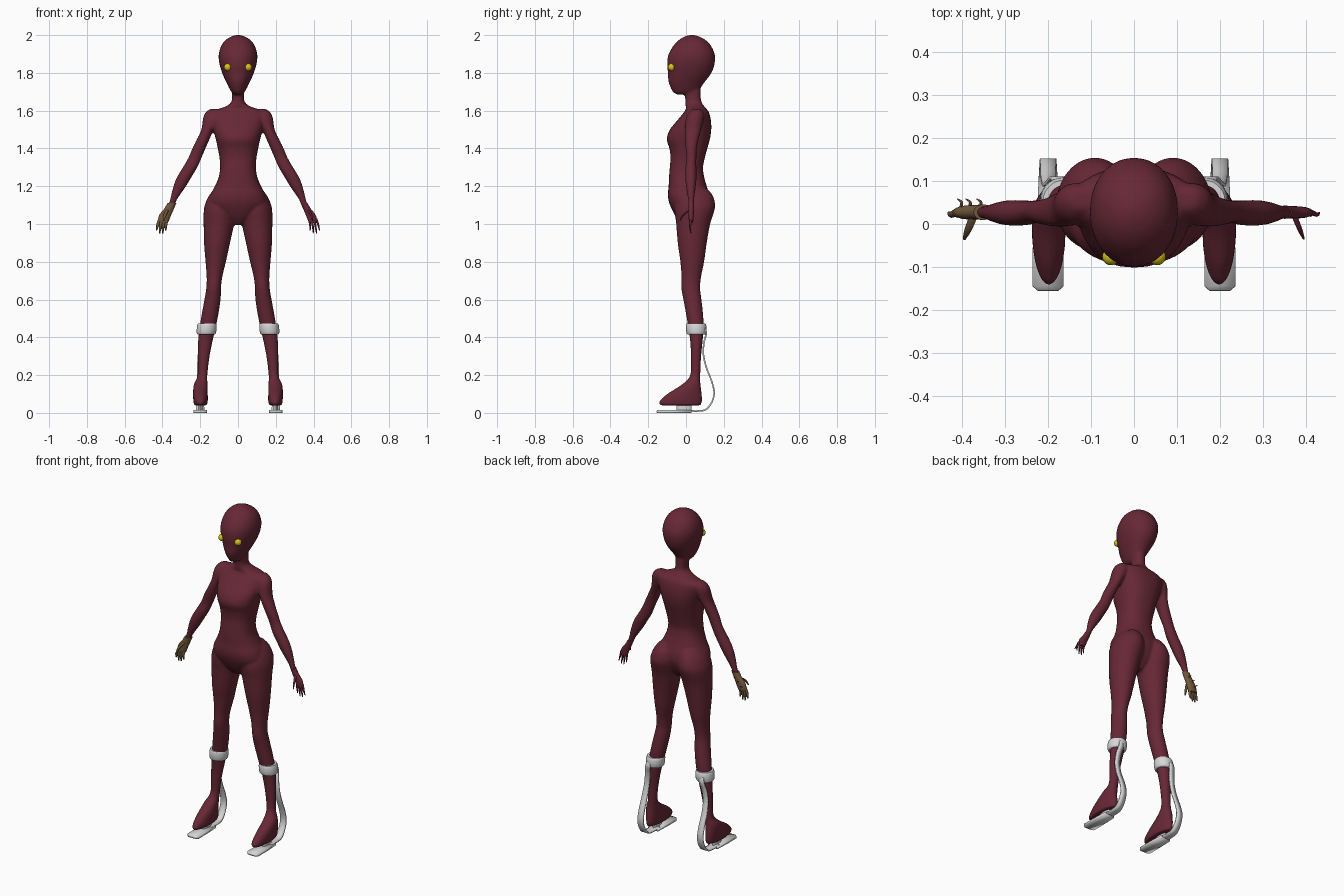
import bpy, bmesh, math


def material(name, rgb):
    m = bpy.data.materials.new(name)
    m.diffuse_color = (*rgb, 1)
    return m


SKIN = material("maroon", (0.135, 0.021, 0.036))
GLOVE = material("brown", (0.17, 0.10, 0.045))
METAL = material("pale grey", (0.68, 0.68, 0.68))
EYE = material("yellow", (0.68, 0.54, 0.01))


def spline(rows, steps):
    """Smoothly interpolate rows of numbers (Catmull-Rom)."""
    out = []
    for i in range(len(rows) - 1):
        a, b = rows[max(i - 1, 0)], rows[i]
        c, d = rows[i + 1], rows[min(i + 2, len(rows) - 1)]
        for s in range(steps):
            t = s / steps
            out.append([0.5 * (2 * q + (r - p) * t + (2 * p - 5 * q + 4 * r - w) * t * t
                               + (3 * q - p - 3 * r + w) * t ** 3)
                        for p, q, r, w in zip(a, b, c, d)])
    return out + [list(rows[-1])]


def loft(bm, rows, side=1, sides=28, steps=4, power=2.0):
    """Closed loft; each row is z, x min, x max, y min, y max."""
    rings = []
    for z, x0, x1, y0, y1 in spline(rows, steps):
        ring = []
        for k in range(sides):
            a = math.tau * k / sides
            c, s = math.cos(a), math.sin(a)
            c = math.copysign(abs(c) ** (2 / power), c)
            s = math.copysign(abs(s) ** (2 / power), s)
            ring.append(bm.verts.new((side * ((x0 + x1) / 2 + (x1 - x0) / 2 * c),
                                      (y0 + y1) / 2 + (y1 - y0) / 2 * s, z)))
        rings.append(ring)
    for r, q in zip(rings, rings[1:]):
        for k in range(sides):
            n = (k + 1) % sides
            bm.faces.new((r[k], r[n], q[n], q[k]))
    bm.faces.new(rings[0][::-1])
    bm.faces.new(rings[-1])


def finish(bm, name, mat, smooth=True):
    bmesh.ops.recalc_face_normals(bm, faces=bm.faces)
    me = bpy.data.meshes.new(name)
    bm.to_mesh(me)
    bm.free()
    me.materials.append(mat)
    ob = bpy.data.objects.new(name, me)
    bpy.context.collection.objects.link(ob)
    if smooth:
        bpy.ops.object.select_all(action='DESELECT')
        ob.select_set(True)
        bpy.context.view_layer.objects.active = ob
        bpy.ops.object.shade_smooth_by_angle(angle=math.radians(50))
    return ob


def sym(rows):
    return [(z, -w, w, y0, y1) for z, w, y0, y1 in rows]


# Body: head, torso, arms and legs fused into one skin
HEAD = sym([(1.685, .018, -.045, .03), (1.70, .036, -.07, .06), (1.75, .062, -.092, .098),
            (1.80, .084, -.096, .135), (1.85, .099, -.10, .152), (1.90, .102, -.092, .152),
            (1.95, .086, -.062, .128), (1.98, .058, -.03, .095), (1.995, .03, .0, .062),
            (2.001, .008, .025, .04)])
TORSO = sym([(.995, .03, -.02, .06), (1.04, .09, -.055, .10), (1.10, .15, -.085, .125),
             (1.15, .148, -.096, .125), (1.20, .122, -.092, .11), (1.25, .102, -.09, .096),
             (1.30, .095, -.086, .09), (1.35, .098, -.082, .10), (1.40, .107, -.088, .113),
             (1.45, .118, -.102, .127), (1.50, .130, -.085, .134), (1.55, .14, -.045, .132),
             (1.59, .14, -.012, .122), (1.61, .10, .0, .108), (1.625, .06, -.002, .095),
             (1.645, .036, -.003, .083), (1.67, .032, -.005, .078), (1.72, .034, -.01, .078)])
ARM = [(1.09, .338, .372, .013, .042), (1.13, .322, .36, .011, .043),
       (1.20, .275, .342, .0, .052), (1.25, .245, .322, -.004, .056),
       (1.30, .215, .292, -.003, .055), (1.35, .193, .263, .003, .055),
       (1.40, .172, .242, -.002, .058), (1.45, .15, .217, -.006, .067),
       (1.50, .128, .194, -.006, .08), (1.56, .09, .185, .0, .095),
       (1.59, .09, .172, .015, .092), (1.609, .10, .148, .035, .08)]
LEG = [(.04, .165, .232, -.135, .078), (.06, .160, .236, -.142, .085),
       (.10, .160, .238, -.10, .084), (.15, .161, .234, -.022, .077),
       (.20, .162, .214, .022, .076), (.30, .150, .213, .026, .08),
       (.40, .130, .210, .02, .09), (.50, .108, .196, .004, .092),
       (.60, .092, .178, -.014, .082), (.66, .090, .168, -.025, .075),
       (.72, .083, .166, -.024, .08), (.80, .064, .172, -.03, .096),
       (.90, .042, .18, -.044, .11), (1.0, .02, .182, -.052, .128),
       (1.06, .008, .182, -.06, .147), (1.10, .005, .176, -.06, .155),
       (1.15, .012, .154, -.05, .142), (1.19, .03, .12, -.02, .11)]

bm = bmesh.new()
loft(bm, HEAD, power=2.1)
loft(bm, TORSO, power=2.3)
for side in (-1, 1):
    loft(bm, ARM, side)
    loft(bm, LEG, side)
body = finish(bm, "body", SKIN)
rm = body.modifiers.new("fuse", 'REMESH')
rm.mode = 'VOXEL'
rm.voxel_size = 0.007
rm.use_smooth_shade = True
sm = body.modifiers.new("soften", 'SMOOTH')
sm.factor = 0.5
sm.iterations = 4


def digit(bm, base, mid, tip, r, side):
    rows = [(p[2], p[0] - q, p[0] + q, p[1] - q, p[1] + q)
            for p, q in ((base, r), (mid, r * .85), (tip, r * .35))]
    loft(bm, rows, side, sides=8, steps=3)


# Hands: a slim bare one and a thicker gloved one with small thorns
PALM = [(1.005, .378, .414, .018, .036), (1.02, .370, .418, .015, .039),
        (1.05, .358, .410, .013, .041), (1.08, .345, .386, .013, .042),
        (1.11, .332, .368, .012, .043)]
for side, name, mat, fat in ((1, "bare_hand", SKIN, 1.0), (-1, "gloved_hand", GLOVE, 1.45)):
    bm = bmesh.new()
    g = (fat - 1) * .012
    loft(bm, [(z, a - g, b + g, c - g / 2, d + g / 2) for z, a, b, c, d in PALM], side, sides=16)
    for i in range(4):
        x = .376 + i * .0125
        length = (.045, .06, .06, .045)[i]
        digit(bm, (x, .027, 1.03), (x + .006 + i * .002, .022, 1.01 - length * .4),
              (x + .006 + i * .004, .026, 1.01 - length), .0062 * fat, side)
    digit(bm, (.372, .022, 1.075), (.386, -.012, 1.05), (.395, -.034, 1.015), .007 * fat, side)
    if side < 0:
        for x, z in ((.36, 1.075), (.385, 1.055), (.405, 1.03)):
            digit(bm, (x, .035, z), (x - .004, .05, z + .008), (x + .006, .058, z + .014),
                  .004, side)
    finish(bm, name, mat)

# Ribbon profile of the runner: x, y, z, half width
RUNNER = [(.2, -.155, .008, .024), (.2, -.145, .007, .036), (.2, -.06, .007, .036),
          (.2, .03, .007, .032)]
SPRING = [(.2, .0, .012, .026), (.2, .06, .010, .024), (.2, .105, .018, .022),
          (.2, .138, .06, .020), (.2, .149, .11, .019), (.2, .135, .17, .018),
          (.2, .108, .24, .017), (.197, .092, .31, .016), (.190, .095, .37, .016),
          (.180, .107, .42, .016), (.175, .100, .45, .015)]


def ribbon(name, rows, thick, side):
    bm = bmesh.new()
    pairs = [(bm.verts.new((side * (x - w), y, z)), bm.verts.new((side * (x + w), y, z)))
             for x, y, z, w in rows]
    for p, q in zip(pairs, pairs[1:]):
        bm.faces.new((p[0], p[1], q[1], q[0]))
    ob = finish(bm, name, METAL)
    so = ob.modifiers.new("thickness", 'SOLIDIFY')
    so.thickness = thick
    so.offset = 0


for side, label in ((-1, "left"), (1, "right")):
    # Eye
    bm = bmesh.new()
    bmesh.ops.create_uvsphere(bm, u_segments=20, v_segments=12, radius=.02)
    bmesh.ops.translate(bm, verts=bm.verts, vec=(side * .054, -.076, 1.83))
    finish(bm, label + "_eye", EYE)
    # Calf cuff
    bm = bmesh.new()
    loft(bm, [(.415, .122, .214, .008, .102), (.425, .116, .219, .002, .108),
              (.46, .113, .217, .0, .108), (.474, .116, .212, .004, .102)], side, steps=2)
    finish(bm, label + "_cuff", METAL)
    # Runner under the foot and the spring strap rising to the cuff
    ribbon(label + "_runner", RUNNER, .014, side)
    ribbon(label + "_spring", spline(SPRING, 4), .008, side)
    # Post joining the foot to the runner
    bm = bmesh.new()
    loft(bm, [(.012, .188, .212, -.05, .03), (.055, .188, .212, -.05, .03)], side, sides=12, steps=1)
    finish(bm, label + "_post", METAL)
